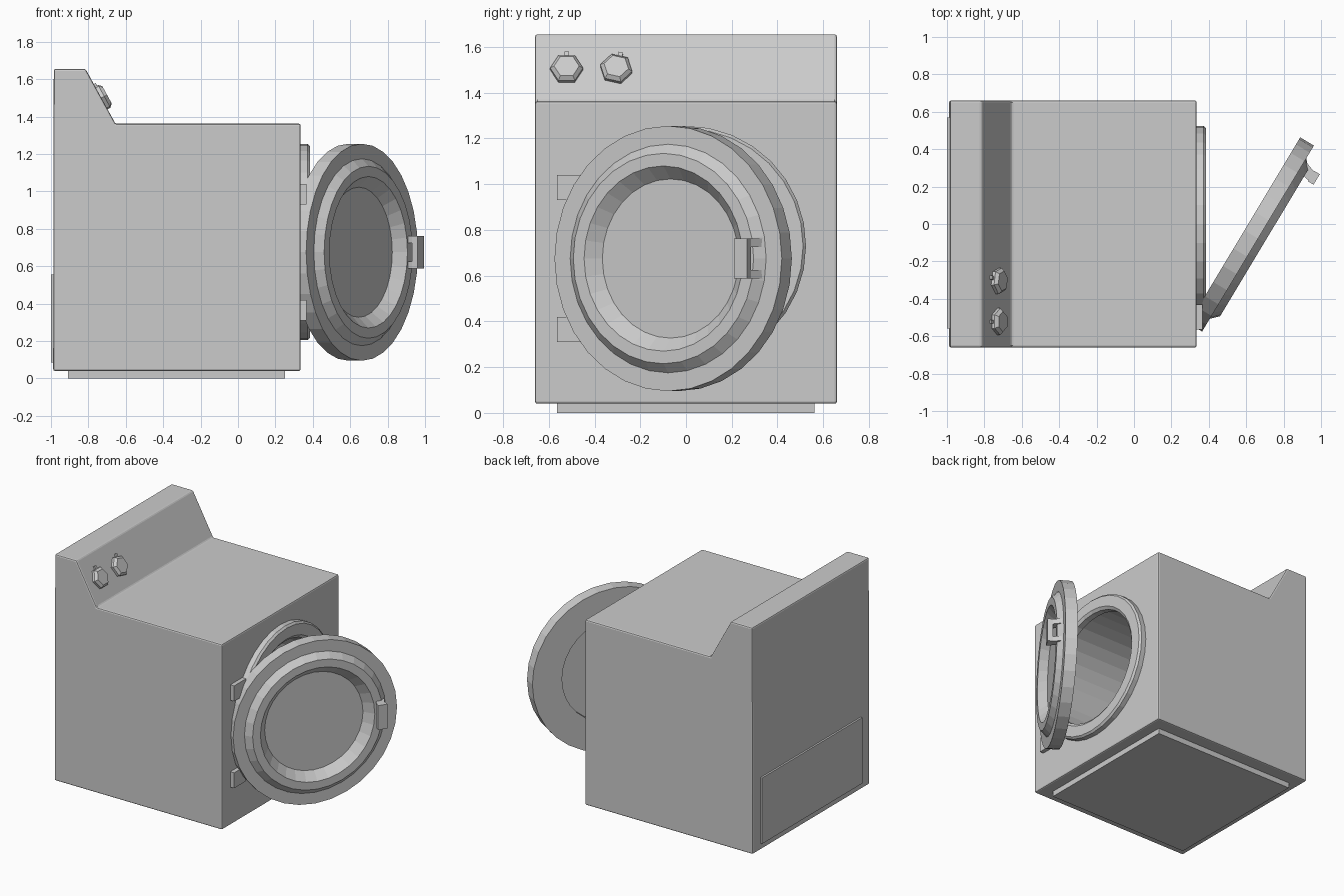
import bpy, bmesh, math
from mathutils import Matrix, Vector

if "Cube" in bpy.data.objects:
    bpy.data.objects.remove(bpy.data.objects["Cube"])


def make(name, bm, mat=Matrix()):
    bmesh.ops.remove_doubles(bm, verts=bm.verts, dist=1e-5)
    bmesh.ops.recalc_face_normals(bm, faces=bm.faces)
    me = bpy.data.meshes.new(name)
    bm.to_mesh(me)
    bm.free()
    ob = bpy.data.objects.new(name, me)
    bpy.context.collection.objects.link(ob)
    ob.matrix_world = mat
    return ob


def box(name, lo, hi, mat=Matrix()):
    bm = bmesh.new()
    bmesh.ops.create_cube(bm, size=1)
    for v in bm.verts:
        v.co = Vector([lo[i] + (v.co[i] + 0.5) * (hi[i] - lo[i]) for i in range(3)])
    return make(name, bm, mat)


def extrude_y(name, pts, y0, y1, mat=Matrix()):
    """Prism from an x-z profile."""
    bm = bmesh.new()
    f = bm.faces.new([bm.verts.new((x, y0, z)) for x, z in pts])
    r = bmesh.ops.extrude_face_region(bm, geom=[f])
    bmesh.ops.translate(bm, vec=(0, y1 - y0, 0),
                        verts=[g for g in r["geom"] if isinstance(g, bmesh.types.BMVert)])
    return make(name, bm, mat)


def lathe(name, prof, mat, closed=False, n=32):
    """Turn a (radius, height) profile around local x."""
    bm = bmesh.new()
    vs = [bm.verts.new((h, r, 0)) for r, h in prof]
    pairs = list(zip(vs, vs[1:])) + ([(vs[-1], vs[0])] if closed else [])
    edges = [bm.edges.new(p) for p in pairs]
    bmesh.ops.spin(bm, geom=vs + edges, cent=(0, 0, 0), axis=(1, 0, 0),
                   angle=2 * math.pi, steps=n, use_duplicate=False)
    return make(name, bm, mat)


# Cabinet with sloped control panel and drum cavity
profile = [(-0.988, 0.04), (0.335, 0.04), (0.335, 1.362), (-0.655, 1.362),
           (-0.815, 1.655), (-0.985, 1.655)]
body = extrude_y("cabinet", profile, -0.66, 0.66)
bev = body.modifiers.new("bevel", "BEVEL")
bev.width, bev.segments = 0.01, 2
door_axis = Matrix.Translation((0.335, 0, 0.73))
cutter = lathe("drum_cutter", [(0, -0.95), (0.43, -0.95), (0.43, 0.1), (0, 0.1)], door_axis)
cutter.hide_render = True
cutter.hide_viewport = True
cut = body.modifiers.new("drum", "BOOLEAN")
cut.object, cut.operation, cut.solver = cutter, "DIFFERENCE", "EXACT"

# Plinth and rear service panel
box("plinth", (-0.91, -0.565, 0), (0.25, 0.562, 0.045))
box("rear_panel", (-1.0, -0.56, 0.085), (-0.98, 0.57, 0.555))

# Opening ring and hinges
lathe("opening_ring", [(0.525, -0.01), (0.525, 0.037), (0.512, 0.05), (0.435, 0.05),
                       (0.415, 0.035), (0.415, -0.01)], door_axis, closed=True)
for i, z in enumerate((0.31, 0.93)):
    box(f"hinge_{i}", (0.33, -0.565, z), (0.365, -0.43, z + 0.11))

# Open door
swing = Matrix.Translation((0.663, -0.078, 0.675)) @ Matrix.Rotation(math.radians(-31), 4, "Z")
lathe("door", [(0, -0.055), (0.37, -0.055), (0.37, -0.085), (0.58, -0.085), (0.58, 0),
               (0.5, 0), (0.46, 0.04), (0.405, 0.04), (0.348, -0.02), (0, -0.02)], swing)

# Door handle: grip bar on two stems
box("handle_grip", (0.07, 0.40, -0.087), (0.106, 0.465, 0.087), swing)
for i, z in enumerate((-0.087, 0.05)):
    bm = bmesh.new()
    f = bm.faces.new([bm.verts.new((h, a, z)) for h, a in
                      [(0.0, 0.42), (0.0, 0.487), (0.075, 0.46), (0.075, 0.405)]])
    r = bmesh.ops.extrude_face_region(bm, geom=[f])
    bmesh.ops.translate(bm, vec=(0, 0, 0.037),
                        verts=[g for g in r["geom"] if isinstance(g, bmesh.types.BMVert)])
    make(f"handle_stem_{i}", bm, swing)

# Hexagonal knobs with pointers on the slope
tilt = -math.atan2(0.16, 0.293)
for i, (y, turn) in enumerate(((-0.522, 0), (-0.305, -14))):
    m = (Matrix.Translation((-0.731, y, 1.5)) @ Matrix.Rotation(tilt, 4, "Y")
         @ Matrix.Rotation(math.radians(turn), 4, "X"))
    lathe(f"knob_{i}", [(0, -0.005), (0.072, -0.005), (0.072, 0.018), (0.055, 0.035), (0, 0.035)],
          m, n=6)
    box(f"knob_pointer_{i}", (-0.003, -0.01, 0.055), (0.012, 0.01, 0.084), m)
